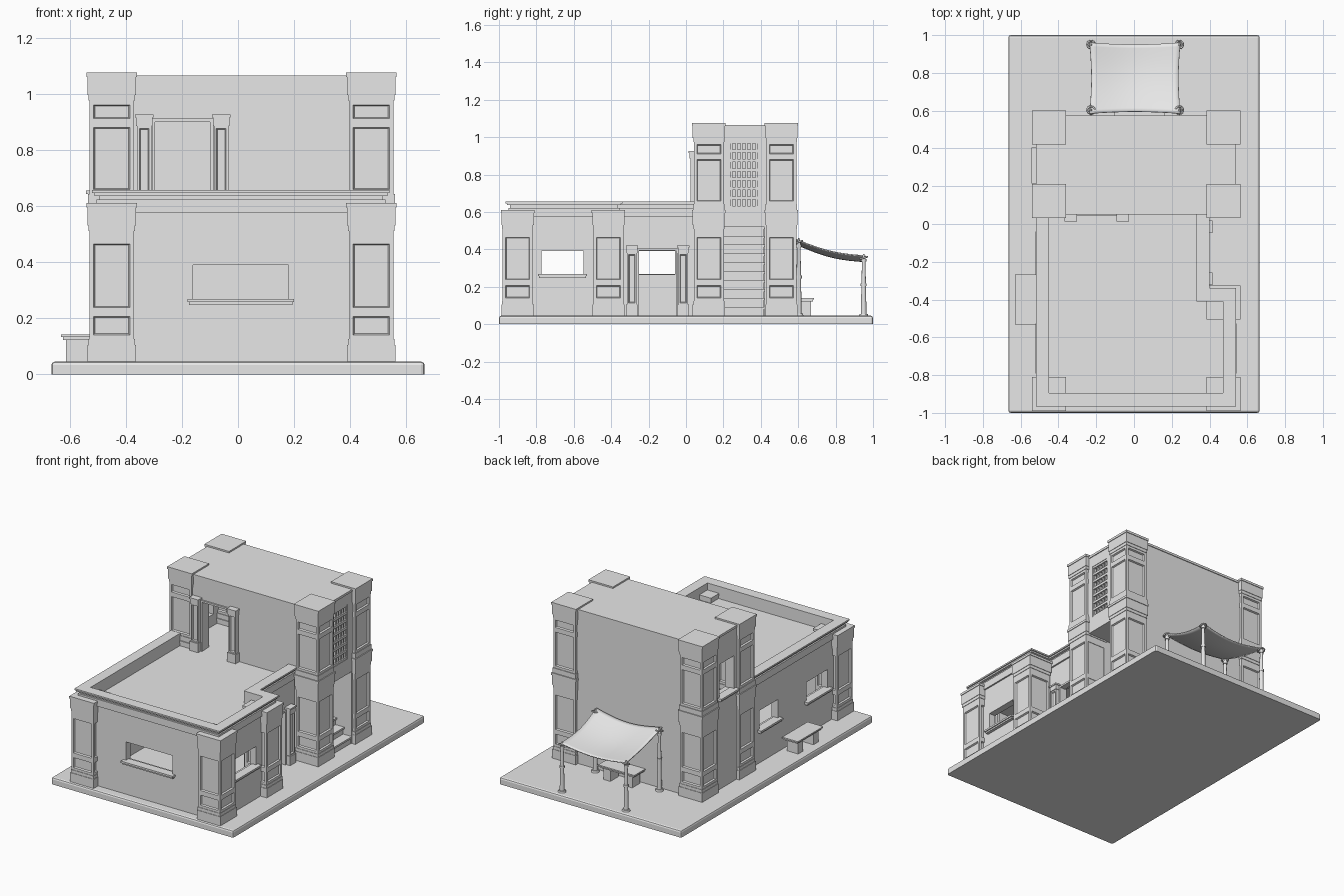
import bpy, bmesh, math
from mathutils import Matrix, Vector

default = bpy.data.objects.get("Cube")
if default:
    bpy.data.objects.remove(default, do_unlink=True)

plaster = bpy.data.materials.new("plaster_grey")
plaster.use_nodes = True
colour = (0.8, 0.8, 0.8, 1)
plaster.diffuse_color = colour
plaster.node_tree.nodes["Principled BSDF"].inputs["Base Color"].default_value = colour


def finish(bm, name, smooth=None):
    bmesh.ops.recalc_face_normals(bm, faces=bm.faces[:])
    mesh = bpy.data.meshes.new(name)
    bm.to_mesh(mesh)
    bm.free()
    mesh.materials.append(plaster)
    if smooth:
        for poly in mesh.polygons:
            poly.use_smooth = True
        mesh.set_sharp_from_angle(angle=math.radians(smooth))
    obj = bpy.data.objects.new(name, mesh)
    bpy.context.collection.objects.link(obj)
    return obj


def box(bm, x0, x1, y0, y1, z0, z1, matrix=Matrix()):
    scale = Matrix.Diagonal((x1 - x0, y1 - y0, z1 - z0, 1))
    move = Matrix.Translation(((x0 + x1) / 2, (y0 + y1) / 2, (z0 + z1) / 2))
    verts = bmesh.ops.create_cube(bm, size=1, matrix=matrix @ move @ scale)["verts"]
    return list({f for v in verts for f in v.link_faces})


def block(name, *dims, matrix=Matrix()):
    bm = bmesh.new()
    box(bm, *dims, matrix)
    return finish(bm, name)


def prism(name, points, z0, z1):
    bm = bmesh.new()
    face = bm.faces.new([bm.verts.new((x, y, z0)) for x, y in points])
    top = bmesh.ops.extrude_face_region(bm, geom=[face])["geom"]
    bmesh.ops.translate(bm, verts=[v for v in top if isinstance(v, bmesh.types.BMVert)], vec=(0, 0, z1 - z0))
    return finish(bm, name)


def cut(target, cutter):
    mod = target.modifiers.new("cut", "BOOLEAN")
    mod.operation, mod.solver, mod.object = "DIFFERENCE", "EXACT", cutter
    graph = bpy.context.evaluated_depsgraph_get()
    mesh = bpy.data.meshes.new_from_object(target.evaluated_get(graph))
    target.modifiers.remove(mod)
    target.data = mesh
    bpy.data.objects.remove(cutter, do_unlink=True)


def recess(bm, faces, border, depth):
    bmesh.ops.recalc_face_normals(bm, faces=bm.faces[:])
    bmesh.ops.inset_individual(bm, faces=faces, thickness=border)
    bmesh.ops.inset_individual(bm, faces=faces, thickness=0.006, depth=-depth)


def wall_frame(x, y, degrees=0):
    # local frame on a wall whose outside is local -y
    return Matrix.Translation((x, y, 0)) @ Matrix.Rotation(math.radians(degrees), 4, "Z")


def plan(o, back):
    # L-shaped house outline, offset outwards by o
    return [(-0.495 - o, -0.94 - o), (0.515 + o, -0.94 - o), (0.515 + o, -0.365 + o),
            (0.375 + o, -0.365 + o), (0.375 + o, back), (-0.495 - o, back)]


# Ground slab
bm = bmesh.new()
box(bm, -0.665, 0.665, -1, 1, 0, 0.045)
edges = [e for e in bm.edges if max(v.co.z for v in e.verts) > 0.01]
bmesh.ops.bevel(bm, geom=edges, offset=0.012, segments=2, profile=0.5, affect="EDGES")
finish(bm, "ground_slab")

# Lower house shell with roof terrace
house = prism("house_walls", plan(0, 0.07), 0.045, 0.645)
cut(house, prism("cutter", plan(-0.045, 0.1), 0.04, 0.52))
cut(house, prism("cutter", plan(-0.045, 0.1), 0.575, 0.7))
for name, o, z0, z1 in (("frieze", 0.01, 0.575, 0.622), ("cornice_lower", 0.017, 0.636, 0.646),
                        ("cornice_upper", 0.025, 0.646, 0.656)):
    ring = prism(name, plan(o, 0.06), z0, z1)
    cut(ring, prism("cutter", plan(-0.045, 0.1), z0 - 0.1, z1 + 0.1))

# Tower with stairwell and upper room
tower = block("tower_walls", -0.515, 0.535, 0.055, 0.57, 0.045, 1.055)
cut(tower, block("cutter", -0.05, 0.6, 0.2, 0.42, 0.04, 0.52))
cut(tower, block("cutter", -0.45, 0.47, 0.12, 0.5, 0.575, 1.0))
cut(tower, block("cutter", -0.04, 0.35, 0.21, 0.41, 0.5, 0.6))
block("tower_roof", -0.52, 0.54, 0.05, 0.575, 1.05, 1.065)

# Windows with sills
front = wall_frame(0.01, -0.94)
windows = [(house, front, 0.17, 0.265, 0.39),
           (house, wall_frame(0.515, -0.66, 90), 0.112, 0.265, 0.39),
           (house, wall_frame(-0.495, -0.66, -90), 0.112, 0.265, 0.39),
           (house, wall_frame(-0.495, -0.155, -90), 0.096, 0.265, 0.39),
           (tower, wall_frame(-0.515, 0.31, -90), 0.075, 0.65, 0.87)]
for wall, frame, half, z0, z1 in windows:
    cut(wall, block("cutter", -half, half, -0.09, 0.09, z0, z1, matrix=frame))
    bm = bmesh.new()
    box(bm, -half - 0.02, half + 0.02, -0.027, 0.03, z0 - 0.008, z0 + 0.004, frame)
    box(bm, -half - 0.014, half + 0.014, -0.02, 0.02, z0 - 0.018, z0 - 0.008, frame)
    finish(bm, "window_sill")

# Doorways with panelled pilasters
doors = [(house, wall_frame(0.375, -0.152, 90), 0.045, 0.375),
         (tower, wall_frame(-0.197, 0.055), 0.575, 0.35)]
for wall, frame, z, h in doors:
    top = z + h - 0.02
    cut(wall, block("cutter", -0.1, 0.1, -0.09, 0.09, z, top, matrix=frame))
    bm = bmesh.new()
    for c in (-0.137, 0.137):
        box(bm, c - 0.031, c + 0.031, -0.039, 0.01, z, z + 0.06, frame)
        shaft = box(bm, c - 0.026, c + 0.026, -0.032, 0.01, z + 0.06, top - 0.02, frame)
        out = frame.to_3x3() @ Vector((0, -1, 0))
        bmesh.ops.recalc_face_normals(bm, faces=bm.faces[:])
        recess(bm, [f for f in shaft if f.normal.dot(out) > 0.9], 0.012, 0.008)
        box(bm, c - 0.029, c + 0.029, -0.036, 0.01, top - 0.02, top + 0.01, frame)
        box(bm, c - 0.033, c + 0.033, -0.041, 0.01, top + 0.01, z + h, frame)
        side = math.copysign(0.104, c)
        box(bm, side - 0.006, side + 0.006, -0.01, 0.03, z, top + 0.006, frame)
    box(bm, -0.11, 0.11, -0.01, 0.03, top - 0.006, top + 0.006, frame)
    finish(bm, "door_surround")


# Corner pillars: stacked blocks with recessed panels
def pillar_stage(bm, x, y, blocks, panels):
    for r, z0, z1 in blocks:
        box(bm, x - r, x + r, y - r, y + r, z0, z1)
    for z0, z1 in panels:
        shaft = box(bm, x - 0.08, x + 0.08, y - 0.08, y + 0.08, z0, z1)
        bmesh.ops.recalc_face_normals(bm, faces=bm.faces[:])
        recess(bm, [f for f in shaft if abs(f.normal.z) < 0.5], 0.022, 0.01)


def capital(z):
    return [(0.083, z, z + 0.02), (0.086, z + 0.02, z + 0.085), (0.09, z + 0.085, z + 0.1)]


spots = [(-0.45, -0.9, False), (0.475, -0.9, False), (0.475, -0.415, False)]
spots += [(x, y, True) for x in (-0.45, 0.475) for y in (0.122, 0.51)]
for x, y, tall in spots:
    bm = bmesh.new()
    plinth = [(0.086, 0.045, 0.105), (0.083, 0.105, 0.125), (0.08, 0.48, 0.51)]
    pillar_stage(bm, x, y, plinth + capital(0.51), [(0.125, 0.222), (0.222, 0.48)])
    if tall:
        pillar_stage(bm, x, y, [(0.084, 0.61, 0.642)] + capital(0.975), [(0.642, 0.895), (0.895, 0.975)])
    finish(bm, "tower_pillar" if tall else "house_pillar")

# Stairs climbing into the tower
bm = bmesh.new()
rise = 0.0475
for i in range(10):
    x, z = 0.53 - 0.055 * i, 0.045 + rise * i
    box(bm, -0.05, x, 0.203, 0.417, z, z + rise - 0.012)
    tread = box(bm, x - 0.07, x + 0.008, 0.2, 0.42, z + rise - 0.012, z + rise)
finish(bm, "stairs")

# Lattice window above the stairs
cut(tower, block("cutter", 0.42, 0.6, 0.24, 0.38, 0.62, 0.98))
bm = bmesh.new()
box(bm, 0.485, 0.495, 0.235, 0.385, 0.615, 0.985)
for i in range(8):
    z = 0.625 + 0.05 * i
    box(bm, 0.49, 0.532, 0.24, 0.38, z - 0.008, z + 0.008)
for i in range(6):
    y = 0.243 + 0.0268 * i
    box(bm, 0.49, 0.526, y - 0.005, y + 0.005, 0.62, 0.98)
finish(bm, "lattice_window")

# Benches, against the side wall and under the canopy
for name, frame in (("side_bench", wall_frame(-0.515, -0.4, -90)), ("back_bench", wall_frame(0.03, 0.57, 180))):
    bm = bmesh.new()
    box(bm, -0.132, 0.132, -0.115, 0, 0.132, 0.141, frame)
    box(bm, -0.125, 0.125, -0.108, 0, 0.122, 0.132, frame)
    for c in (-0.08, 0.08):
        box(bm, c - 0.025, c + 0.025, -0.098, -0.015, 0.045, 0.122, frame)
    finish(bm, name)

# Canopy poles with turned collars and tie rings
for x in (-0.228, 0.24):
    for y, top in ((0.603, 0.46), (0.95, 0.375)):
        bm = bmesh.new()
        h = top - 0.045
        for r0, r1, a, b in ((0.025, 0.022, 0, 0.03), (0.015, 0.012, 0.03, 0.5), (0.016, 0.016, 0.48, 0.52),
                             (0.012, 0.009, 0.5, 0.92), (0.014, 0.014, 0.88, 0.92), (0.01, 0.004, 0.92, 1)):
            bmesh.ops.create_cone(bm, cap_ends=True, segments=16, radius1=r0, radius2=r1, depth=(b - a) * h,
                                  matrix=Matrix.Translation((x, y, 0.045 + (a + b) / 2 * h)))
        finish(bm, "canopy_pole", 40)
        bpy.ops.mesh.primitive_torus_add(location=(x, y, top - 0.02), major_radius=0.02, minor_radius=0.005,
                                         major_segments=20, minor_segments=8, rotation=(0.3, 0, 0))
        ring = bpy.context.object
        ring.name = "canopy_ring"
        ring.data.materials.append(plaster)
        bpy.ops.object.shade_smooth()

# Sagging canopy cloth
bm = bmesh.new()
bmesh.ops.create_grid(bm, x_segments=18, y_segments=18, size=0.5)
for v in bm.verts:
    u, w = v.co.x + 0.5, v.co.y + 0.5
    su, sw = math.sin(math.pi * u), math.sin(math.pi * w)
    v.co = (0.005 + (u - 0.5) * (0.48 - 0.02 * sw), 0.773 + (w - 0.5) * (0.375 - 0.02 * su),
            0.458 - 0.09 * w - 0.02 * sw - 0.03 * su)
cloth = finish(bm, "canopy_cloth", 60)
thick = cloth.modifiers.new("thickness", "SOLIDIFY")
thick.thickness = 0.006
